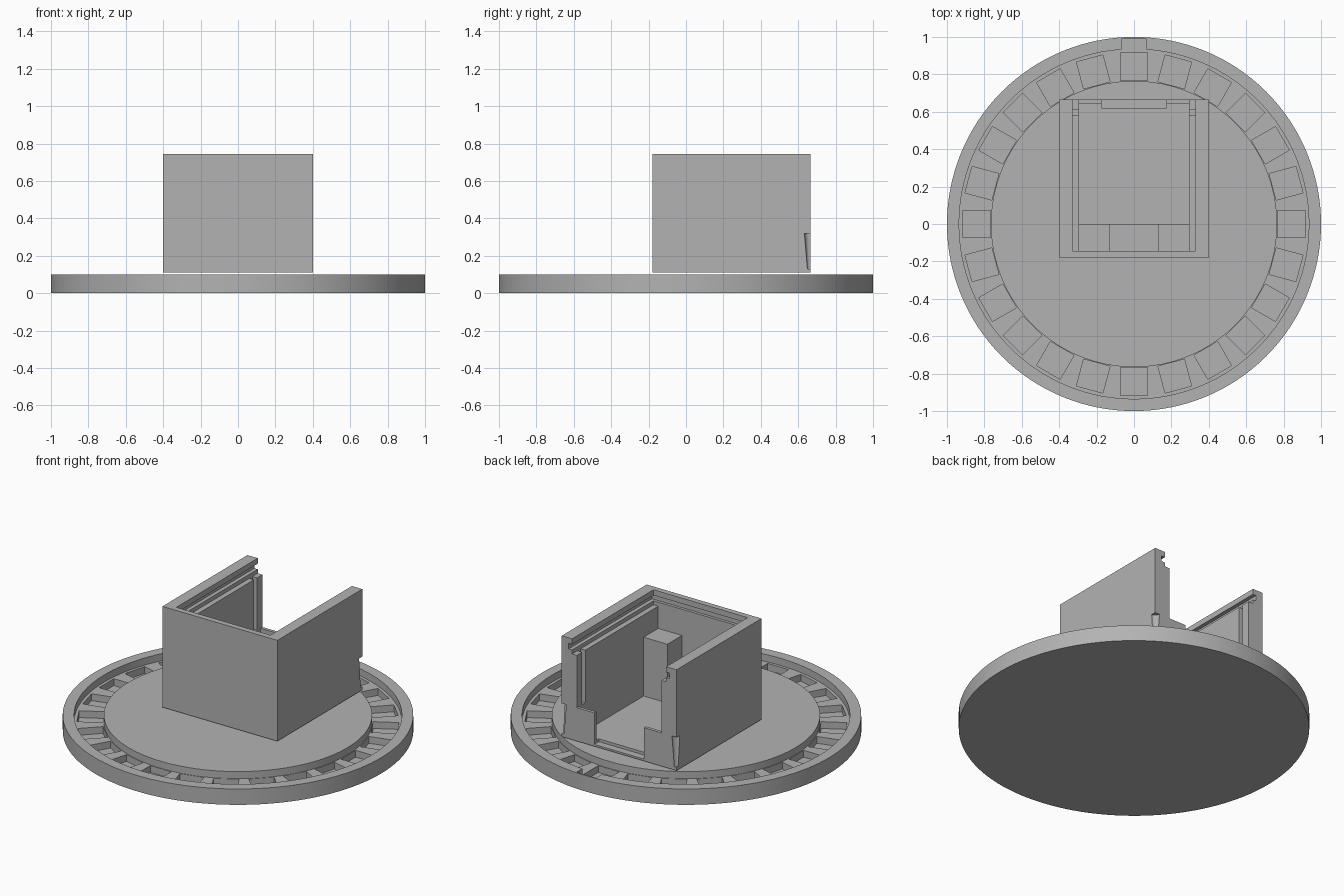
import bpy, bmesh, math
from mathutils import Matrix

old = bpy.data.objects.get("Cube")
if old:
    bpy.data.objects.remove(old, do_unlink=True)

grey = bpy.data.materials.new("plain grey")
grey.use_nodes = True
grey.diffuse_color = (0.45, 0.45, 0.45, 1)
grey.node_tree.nodes["Principled BSDF"].inputs["Base Color"].default_value = (0.45, 0.45, 0.45, 1)


def add_box(bm, x, y, z, turn=0.0):
    """Box from (min, max) ranges, turned about the z axis."""
    size = [b - a for a, b in (x, y, z)]
    mid = [(a + b) / 2 for a, b in (x, y, z)]
    m = Matrix.Rotation(turn, 4, 'Z') @ Matrix.Translation(mid) @ Matrix.Diagonal((*size, 1))
    bmesh.ops.create_cube(bm, size=1, matrix=m)


def make_object(name, bm):
    bmesh.ops.recalc_face_normals(bm, faces=bm.faces)
    mesh = bpy.data.meshes.new(name)
    bm.to_mesh(mesh)
    bm.free()
    mesh.materials.append(grey)
    obj = bpy.data.objects.new(name, mesh)
    bpy.context.scene.collection.objects.link(obj)
    return obj


def boxes(name, *ranges):
    bm = bmesh.new()
    for r in ranges:
        add_box(bm, *r)
    return make_object(name, bm)


def mirrored(x, y, z):
    return [(x, y, z), ((-x[1], -x[0]), y, z)]


def boolean(obj, tool, operation='DIFFERENCE'):
    """Apply a boolean and remove the tool."""
    tool.hide_render = True
    mod = obj.modifiers.new("shape", 'BOOLEAN')
    mod.object, mod.operation, mod.solver = tool, operation, 'EXACT'
    mod.use_self = True
    bpy.context.view_layer.objects.active = obj
    bpy.ops.object.modifier_apply(modifier=mod.name)
    bpy.data.objects.remove(tool, do_unlink=True)


def lathe(name, profile, steps=128):
    bm = bmesh.new()
    verts = [bm.verts.new((r, 0, z)) for r, z in profile]
    edges = [bm.edges.new(pair) for pair in zip(verts, verts[1:])]
    bmesh.ops.spin(bm, geom=verts + edges, axis=(0, 0, 1), cent=(0, 0, 0),
                   angle=math.tau, steps=steps)
    bmesh.ops.remove_doubles(bm, verts=bm.verts, dist=0.0001)
    return make_object(name, bm)


# Round base with an annular groove
TOP, LEDGE = 0.10, 0.055
base = lathe("round_base", [(0, 0), (1, 0), (1, TOP), (0.935, TOP), (0.935, LEDGE),
                            (0.765, LEDGE), (0.765, TOP), (0, TOP)])

# Square pockets around the groove
bm = bmesh.new()
for i in range(24):
    add_box(bm, (-0.073, 0.073), (0.768, 0.916), (0.012, 0.07), i * math.tau / 24)
boolean(base, make_object("pocket_cutter", bm))

# Cable notch in the back of the rim
boolean(base, boxes("notch_cutter", ((-0.068, 0.068), (0.925, 0.99), (LEDGE, 0.15))))
bpy.ops.object.select_all(action='DESELECT')
base.select_set(True)
bpy.context.view_layer.objects.active = base
bpy.ops.object.shade_smooth_by_angle(angle=math.radians(30))

# Housing, cut from one block
BOTTOM, ROOF, FRONT, BACK = 0.11, 0.745, -0.18, 0.665
FLOOR, LIP = 0.14, 0.32
housing = boxes("housing", ((-0.4, 0.4), (FRONT, BACK), (BOTTOM, ROOF)))
cuts = [
    # main room, and the wider mouth above the side panels
    ((-0.295, 0.295), (-0.145, 0.645), (FLOOR, 0.9)),
    ((-0.328, 0.328), (-0.145, 0.8), (0.65, 0.9)),
    # open back above the lip, and the doorway with its low sill
    ((-0.295, 0.295), (0.6, 0.8), (LIP, 0.9)),
    ((-0.173, 0.173), (0.62, 0.8), (0.122, 0.5)),
    # sliding lid groove
    ((-0.352, 0.352), (-0.163, 0.8), (0.675, 0.71)),
]
# upright slots in the side panels
cuts += mirrored((0.28, 0.328), (0.58, 0.612), (LIP, 0.7))
for cut in cuts:
    boolean(housing, boxes("room_cutter", cut))

# Tapered finger scoops in the lower back corners
for side in (-1, 1):
    bm = bmesh.new()
    bmesh.ops.create_cone(bm, cap_ends=True, segments=32, radius1=0.016, radius2=0.032,
                          depth=LIP - 0.13,
                          matrix=Matrix.Translation((side * 0.4, BACK, (LIP + 0.13) / 2)))
    boolean(housing, make_object("scoop_cutter", bm))

# Corner posts and the low step between them
boxes("corner_posts", *mirrored((0.13, 0.297), (-0.147, 0), (FLOOR - 0.005, 0.51)))
boxes("low_step", ((-0.13, 0.13), (-0.147, 0), (FLOOR - 0.005, 0.17)))
